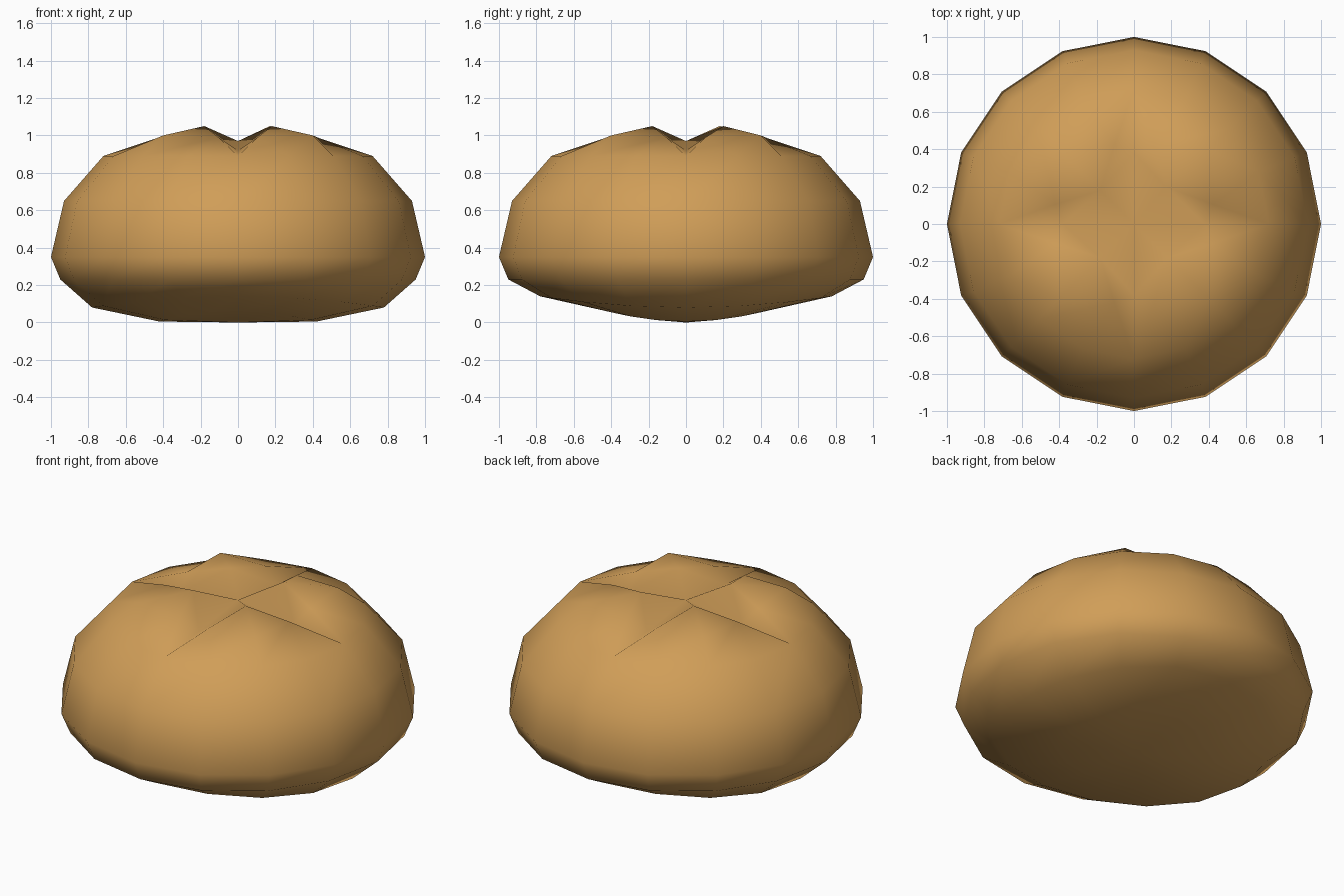
import bpy, bmesh, math

if "Cube" in bpy.data.objects:
    bpy.data.objects.remove(bpy.data.objects["Cube"])

SEG = 16
bm = bmesh.new()


def ring(r, zx, zy):
    """16-sided ring; height blends from zx on the x axis to zy on the y axis."""
    out = []
    for i in range(SEG):
        a = 2 * math.pi * i / SEG
        z = zx + (zy - zx) * math.sin(a) ** 2
        out.append(bm.verts.new((r * math.cos(a), r * math.sin(a), z)))
    return out


def turned(x, y, z, q):
    """Vertex rotated by q quarter turns."""
    for _ in range(q):
        x, y = -y, x
    return bm.verts.new((x, y, z))


# Body: rings from the slightly keeled underside to the rim of the cuts
profile = [(0.42, 0.005, 0.06), (0.78, 0.08, 0.14), (0.95, 0.23, 0.23),
           (1.0, 0.35, 0.35), (0.93, 0.65, 0.65), (0.72, 0.89, 0.89)]
rings = [ring(*p) for p in profile]
bottom = bm.verts.new((0, 0, 0))
for i in range(SEG):
    j = (i + 1) % SEG
    bm.faces.new((bottom, rings[0][j], rings[0][i]))
    for a, b in zip(rings, rings[1:]):
        bm.faces.new((a[i], a[j], b[j], b[i]))

# Top crust: four lobes split by a cross-shaped cut
top = rings[-1]
centre = bm.verts.new((0, 0, 0.97))
corner = [turned(0.17, 0.2, 1.05, 0) if q == 0 else
          turned(0.18, 0.18, 1.05, q) for q in range(4)]
lobe = [turned(0.4, 0.4, 1.0, q) for q in range(4)]
lip_a = [turned(0.42, 0.105, 0.99, q) for q in range(4)]
lip_b = [turned(0.105, 0.42, 0.99, q) for q in range(4)]
floor = [turned(0.38, 0, 0.92, q) for q in range(4)]
for q in range(4):
    r = [top[(4 * q + k) % SEG] for k in range(5)]
    p = (q - 1) % 4
    A, B, L, C, F = lip_a[q], lip_b[q], lobe[q], corner[q], floor[q]
    faces = [(r[0], r[1], A), (r[1], r[2], L, A), (r[2], r[3], B, L),
             (r[3], r[4], B), (A, L, C), (L, B, C),
             # sides of the cut
             (r[0], A, F), (F, A, C), (F, C, centre),
             (r[0], F, lip_b[p]), (F, corner[p], lip_b[p]),
             (F, centre, corner[p])]
    for f in faces:
        bm.faces.new(f)

bmesh.ops.recalc_face_normals(bm, faces=bm.faces)
for f in bm.faces:
    f.smooth = True
mesh = bpy.data.meshes.new("bread_roll")
bm.to_mesh(mesh)
bm.free()

# Single golden crust colour
crust = bpy.data.materials.new("golden crust")
crust.diffuse_color = (0.63, 0.34, 0.097, 1)
crust.use_nodes = True
crust.node_tree.nodes["Principled BSDF"].inputs["Base Color"].default_value = crust.diffuse_color
mesh.materials.append(crust)
obj = bpy.data.objects.new("bread_roll", mesh)
bpy.context.collection.objects.link(obj)
